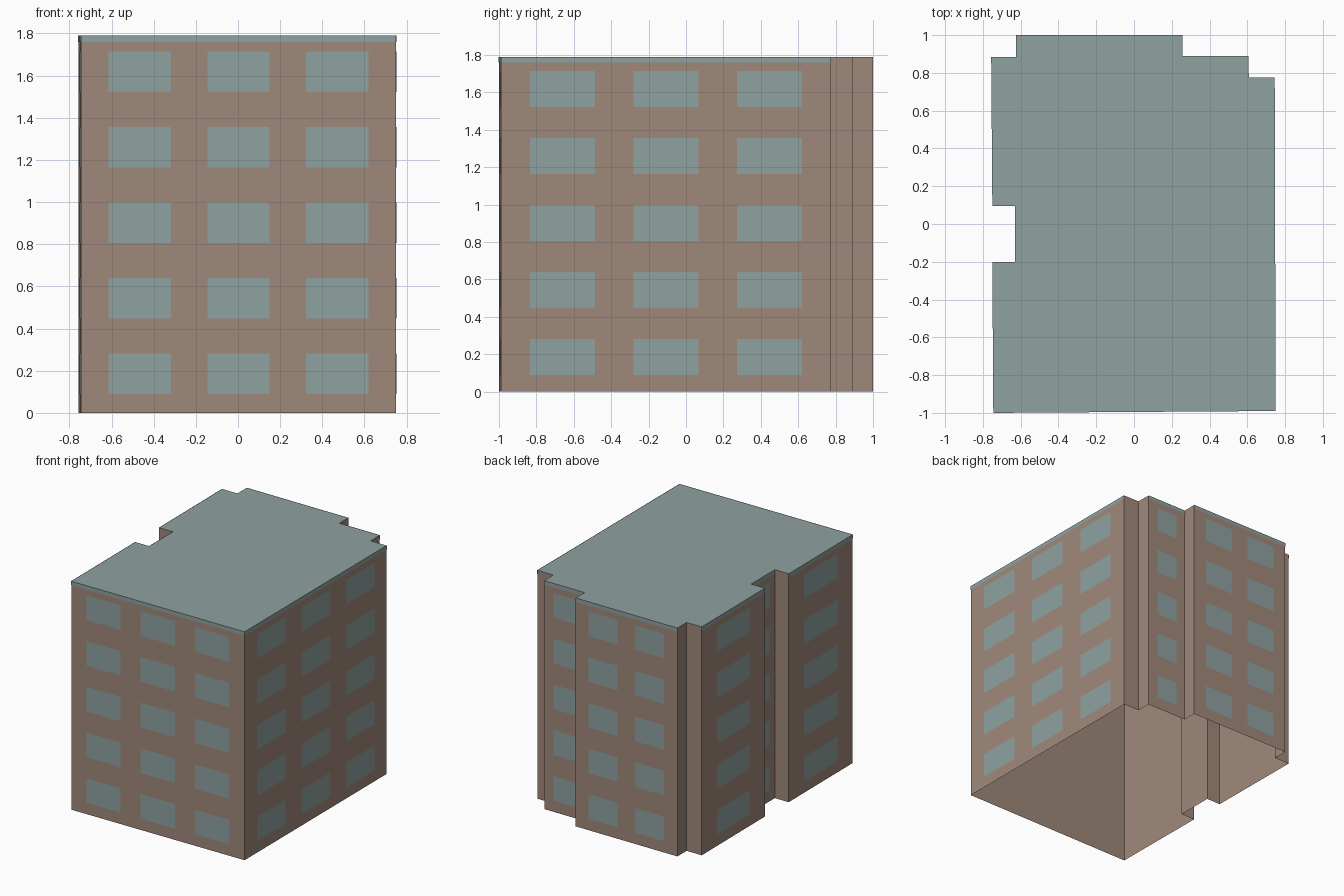
import bpy
from mathutils import Vector

cube = bpy.data.objects.get("Cube")
if cube:
    bpy.data.objects.remove(cube, do_unlink=True)

HEIGHT = 1.79
FLOORS = 5
STOREY = HEIGHT / FLOORS
BAND_Z = 1.76
OFFSET = 0.002

# Floor plan, counter-clockwise: corner x, y and window columns on the wall that starts there
PLAN = [
    (-0.745, -1.0, 3), (0.75, -0.99, 3), (0.745, 0.775, 0), (0.608, 0.775, 0),
    (0.605, 0.89, 1), (0.256, 0.89, 0), (0.256, 1.0, 2), (-0.625, 1.0, 0),
    (-0.625, 0.885, 0), (-0.756, 0.885, 1), (-0.75, 0.095, 0), (-0.63, 0.095, 1),
    (-0.63, -0.2, 0), (-0.75, -0.2, 1),
]


def material(name, rgb):
    mat = bpy.data.materials.new(name)
    mat.use_nodes = True
    mat.diffuse_color = (*rgb, 1)
    mat.node_tree.nodes["Principled BSDF"].inputs["Base Color"].default_value = (*rgb, 1)
    return mat


def build(name, polygons, mat):
    verts, faces = [], []
    for poly in polygons:
        faces.append(range(len(verts), len(verts) + len(poly)))
        verts.extend(poly)
    mesh = bpy.data.meshes.new(name)
    mesh.from_pydata(verts, [], [list(f) for f in faces])
    mesh.materials.append(mat)
    obj = bpy.data.objects.new(name, mesh)
    bpy.context.collection.objects.link(obj)
    return obj


def panel(a, b, start, end, low, high, out=0.0):
    """Upright rectangle on wall a-b, between two fractions of its length."""
    normal = Vector((b.y - a.y, a.x - b.x, 0)).normalized() * out
    p, q = a.lerp(b, start) + normal, a.lerp(b, end) + normal
    return [Vector((v.x, v.y, z)) for v, z in ((p, low), (q, low), (q, high), (p, high))]


brick = material("warm brown wall", (0.352, 0.250, 0.195))
teal = material("grey teal", (0.275, 0.361, 0.352))

corners = [Vector((x, y, 0)) for x, y, _ in PLAN]
walls, windows, bands = [], [], []
for i, (_, _, columns) in enumerate(PLAN):
    a, b = corners[i], corners[(i + 1) % len(corners)]
    walls.append(panel(a, b, 0, 1, 0, HEIGHT))
    if not columns:
        continue
    bands.append(panel(a, b, 0, 1, BAND_Z, HEIGHT, OFFSET))
    # Margins and gaps keep a fixed ratio to the window width
    margin, gap = 0.447, 0.59
    width = 1 / (2 * margin + columns + gap * (columns - 1))
    for column in range(columns):
        start = width * (margin + column * (1 + gap))
        for floor in range(FLOORS):
            sill = 0.09 + floor * STOREY
            windows.append(panel(a, b, start, start + width, sill, sill + 0.192, OFFSET))

# Open-bottomed shell, flat roof, flush windows and roof-edge trim
build("outer_walls", walls, brick)
build("flat_roof", [[c + Vector((0, 0, HEIGHT)) for c in corners]], teal)
build("windows", windows, teal)
build("roof_edge_band", bands, teal)
